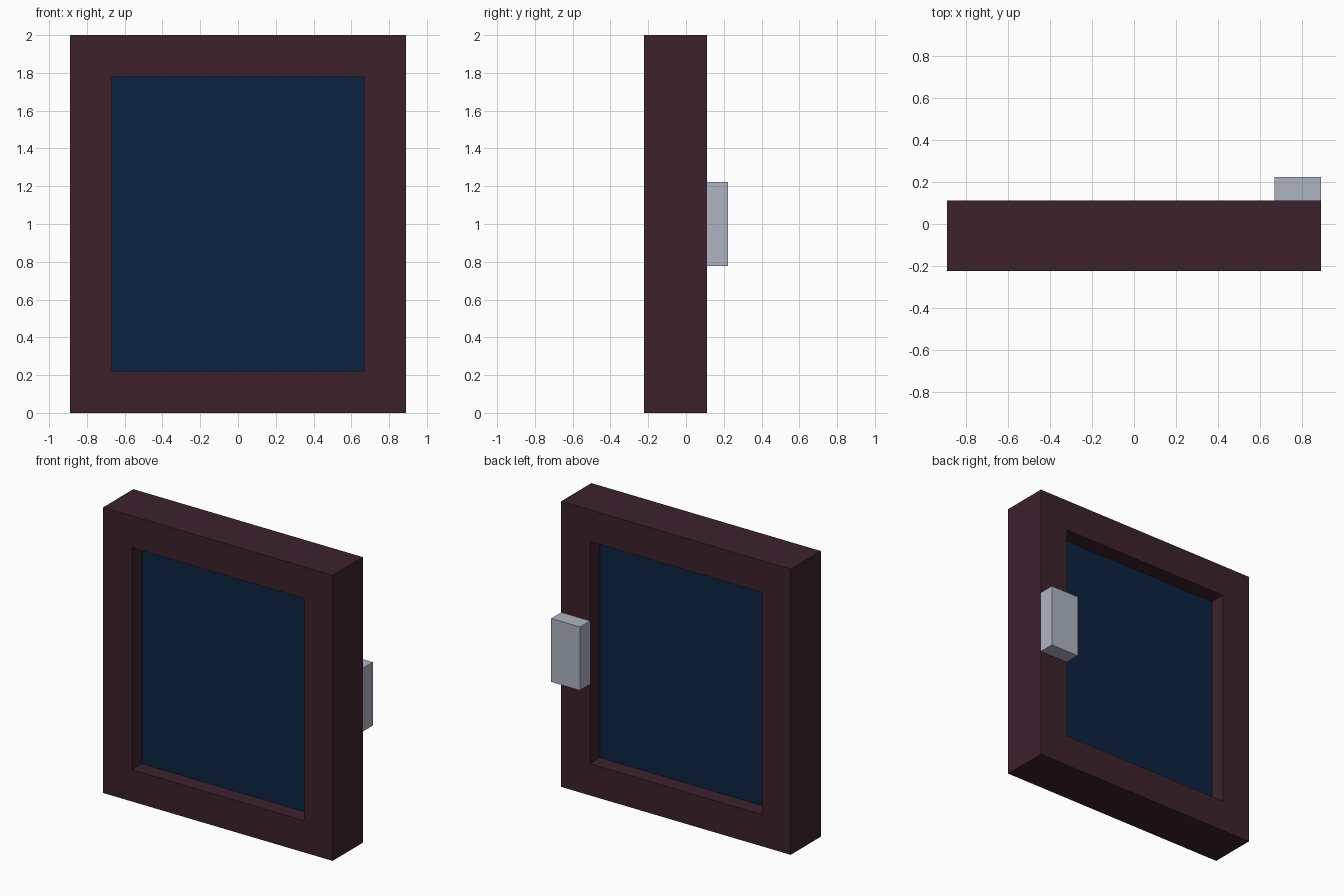
import bpy, bmesh

if "Cube" in bpy.data.objects:
    bpy.data.objects.remove(bpy.data.objects["Cube"])

U = 2 / 18  # grid unit: the model is 18 units tall


def material(name, rgb):
    m = bpy.data.materials.new(name)
    lin = [((c / 255 + 0.055) / 1.055) ** 2.4 if c > 10 else c / 255 / 12.92 for c in rgb]
    m.diffuse_color = (*lin, 1)
    m.use_nodes = True
    m.node_tree.nodes["Principled BSDF"].inputs["Base Color"].default_value = m.diffuse_color
    return m


def add_object(name, bm, mat):
    bmesh.ops.recalc_face_normals(bm, faces=bm.faces)
    me = bpy.data.meshes.new(name)
    bm.to_mesh(me)
    bm.free()
    me.materials.append(mat)
    ob = bpy.data.objects.new(name, me)
    bpy.context.collection.objects.link(ob)
    return ob


def box(name, lo, hi, mat):
    bm = bmesh.new()
    bmesh.ops.create_cube(bm, size=1)
    for v in bm.verts:
        v.co = [(hi[i] if v.co[i] > 0 else lo[i]) * U for i in range(3)]
    return add_object(name, bm, mat)


wood = material("dark maroon", (60, 34, 44))
glass = material("deep navy", (12, 34, 64))
metal = material("pale grey", (174, 180, 192))

# Frame: mitred rectangular ring extruded through its depth
bm = bmesh.new()
corners = [(-1, 0), (1, 0), (1, 1), (-1, 1)]
outer = [bm.verts.new((sx * 8 * U, -2 * U, 18 * t * U)) for sx, t in corners]
inner = [bm.verts.new((sx * 6 * U, -2 * U, (2 + 14 * t) * U)) for sx, t in corners]
for i in range(4):
    j = (i + 1) % 4
    bm.faces.new((outer[i], outer[j], inner[j], inner[i]))
ring = bmesh.ops.extrude_face_region(bm, geom=bm.faces[:], use_keep_orig=True)
moved = [g for g in ring["geom"] if isinstance(g, bmesh.types.BMVert)]
bmesh.ops.translate(bm, verts=moved, vec=(0, 3 * U, 0))
add_object("frame", bm, wood)

# Panel recessed one unit on both sides
box("panel", (-6, -1, 2), (6, 0, 16), glass)

# Latch block on the back
box("latch", (6, 1, 7), (8, 2, 11), metal)
